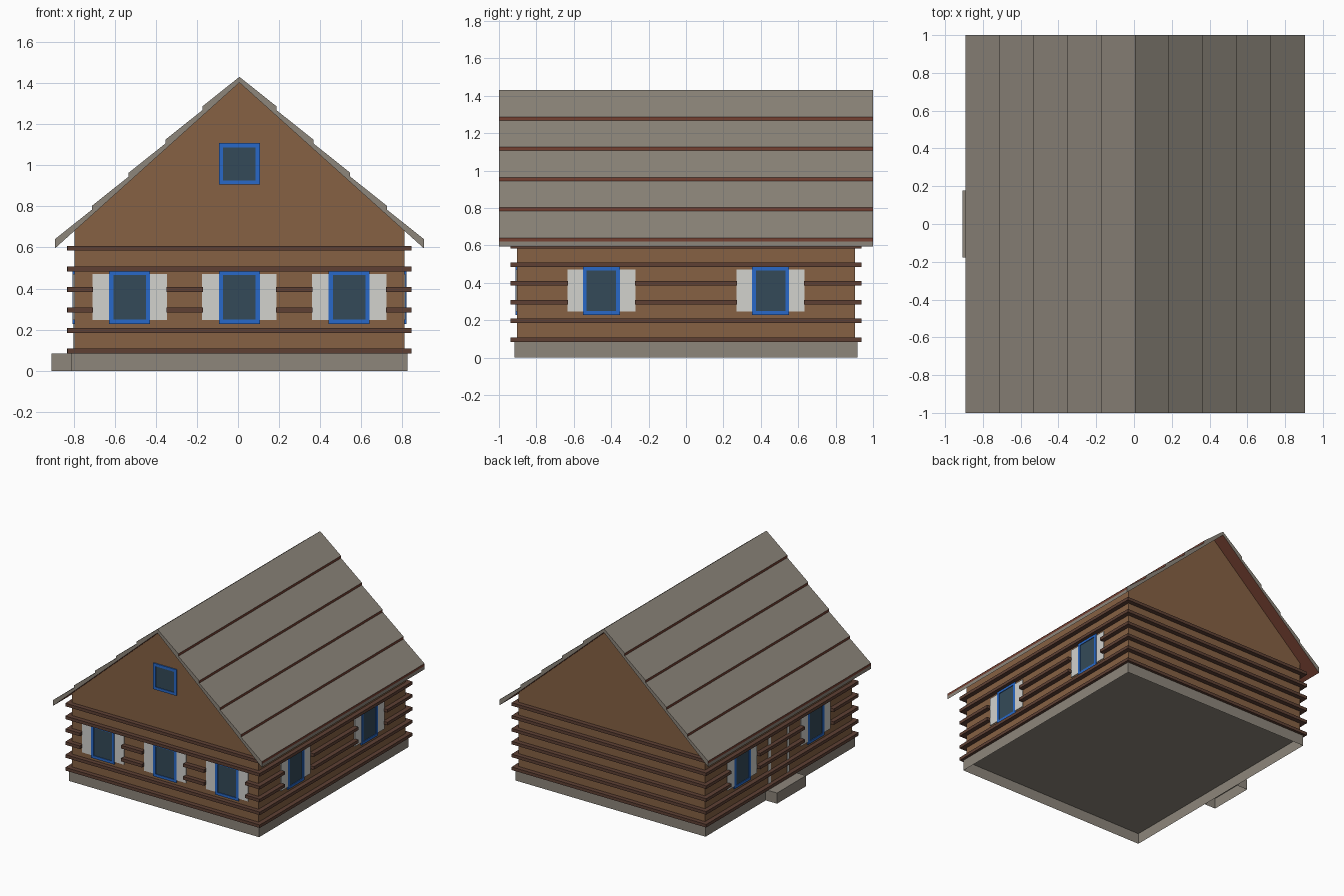
import bpy, bmesh

if "Cube" in bpy.data.objects:
    bpy.data.objects.remove(bpy.data.objects["Cube"])

CX = 0.007            # centre line of the house
WX, WY = 0.803, 0.903  # wall half sizes


def srgb(r, g, b):
    f = lambda c: c / 12.92 if c <= 0.04045 else ((c + 0.055) / 1.055) ** 2.4
    return tuple(f(v / 255) for v in (r, g, b)) + (1.0,)


def material(name, *rgb):
    m = bpy.data.materials.new(name)
    m.diffuse_color = srgb(*rgb)
    m.use_nodes = True
    m.node_tree.nodes["Principled BSDF"].inputs["Base Color"].default_value = m.diffuse_color
    return m


WALL = material("wall_brown", 134, 97, 67)
LOG = material("log_dark_brown", 94, 64, 52)
GREY = material("roof_and_stone_grey", 141, 134, 123)
RED = material("roof_red_brown", 118, 65, 50)
WHITE = material("shutter_white", 210, 210, 206)
BLUE = material("frame_blue", 40, 105, 200)
GLASS = material("glass_dark_blue", 52, 74, 88)


def finish(bm, name, *mats):
    me = bpy.data.meshes.new(name)
    bm.to_mesh(me)
    bm.free()
    ob = bpy.data.objects.new(name, me)
    for m in mats:
        me.materials.append(m)
    bpy.context.collection.objects.link(ob)
    return ob


def box(name, x, y, z, mat, open_bottom=False):
    """Box between the (low, high) pairs x, y and z."""
    bm = bmesh.new()
    bmesh.ops.create_cube(bm, size=1)
    for v in bm.verts:
        v.co = [p[0] if c < 0 else p[1]
                for c, p in zip(v.co, (sorted(x), sorted(y), sorted(z)))]
    bm.normal_update()
    if open_bottom:
        low = [f for f in bm.faces if f.normal.z < -0.5]
        bmesh.ops.delete(bm, geom=low, context='FACES_ONLY')
    return finish(bm, name, mat)


def prism(name, profile, half_y, *mats, rule=None):
    """Extrude an x-z outline along y; rule picks the material of each face."""
    bm = bmesh.new()
    face = bm.faces.new([bm.verts.new((CX + x, -half_y, z)) for x, z in profile])
    ext = bmesh.ops.extrude_face_region(bm, geom=[face])
    for v in ext["geom"]:
        if isinstance(v, bmesh.types.BMVert):
            v.co.y = half_y
    bmesh.ops.recalc_face_normals(bm, faces=bm.faces)
    bm.normal_update()
    if rule:
        for f in bm.faces:
            f.material_index = rule(f)
    return finish(bm, name, *mats)


def on_wall(name, side, u, z, d, mat):
    """Box on a wall: u runs along the wall, d is the distance outwards."""
    if side in ("front", "back"):
        s = -1 if side == "front" else 1
        return box(name, (CX + u[0], CX + u[1]), [s * (WY + k) for k in d], z, mat)
    s = 1 if side == "right" else -1
    return box(name, [CX + s * (WX + k) for k in d], u, z, mat)


# Foundation and doorstep, both hollow underneath
box("foundation", (CX - 0.818, CX + 0.818), (-0.918, 0.918), (0, 0.083), GREY, True)
box("doorstep", (-0.908, CX - 0.818), (-0.178, 0.178), (0, 0.083), GREY, True)

# Walls with gables
prism("walls", [(-WX, 0.085), (WX, 0.085), (WX, 0.685), (0, 1.405), (-WX, 0.685)],
      WY, WALL)

# Roof: overlapping boards, stepped on the outside and flat underneath
top, run, rise, slope = 1.43, 0.1796, 0.1617, 0.143
right = [(0, top)]
for i in range(5):
    z = top - rise * i
    right += [(run * (i + 1), z - slope), (run * (i + 1), z - rise)]
right.append((run * 5, 0.595))
left = [(-x, z) for x, z in reversed(right[1:])]
outline = right + [(0, 1.402)] + left


def roof_rule(f):
    if f.normal.z < -0.1:
        return 1                      # underside
    upright = abs(f.normal.x) > 0.99
    eave = f.calc_center_median().z < 0.615
    return 1 if upright and not eave else 0


prism("roof", outline, 1.0, GREY, RED, rule=roof_rule)

# Windows: blue frame, dark pane, white shutters
FRONT_U, SIDE_U = (-0.534, 0, 0.534), (-0.452, 0.452)


def window(side, u, z0, z1, shutters=True):
    w, b = 0.1, 0.021
    on_wall("window_pane", side, (u - w + b, u + w - b), (z0 + b, z1 - b),
            (-0.005, 0.004), GLASS)
    for s in (-1, 1):
        on_wall("window_frame_side", side, (u + s * w, u + s * (w - b)), (z0, z1),
                (-0.005, 0.009), BLUE)
        if shutters:
            on_wall("shutter", side, (u + s * w, u + s * 0.181),
                    (0.247, 0.47), (-0.005, 0.006), WHITE)
    for z in ((z0, z0 + b), (z1 - b, z1)):
        on_wall("window_frame_bar", side, (u - w + b, u + w - b), z,
                (-0.005, 0.009), BLUE)


for u in FRONT_U:
    window("front", u, 0.228, 0.487)
for side in ("left", "right"):
    for u in SIDE_U:
        window(side, u, 0.228, 0.487)
window("front", 0, 0.905, 1.108, shutters=False)

# Door with white posts behind the logs
on_wall("door", "left", (-0.1, 0.1), (0.085, 0.47), (-0.005, 0.004), WALL)
for s in (-1, 1):
    on_wall("door_post", "left", (s * 0.1, s * 0.13), (0.085, 0.48),
            (-0.005, 0.006), WHITE)

# Log courses, interrupted at the windows
WALLS = {"front": (0.837, FRONT_U), "back": (0.837, ()),
         "left": (WY - 0.01, SIDE_U), "right": (WY - 0.01, SIDE_U)}
for k in range(1, 7):
    z = 0.1 * k - 0.004
    for side, (half, windows) in WALLS.items():
        cuts = [-half]
        if 0.25 < z < 0.45:
            for u in windows:
                cuts += [u - 0.178, u + 0.178]
        cuts.append(half)
        for a, b in zip(cuts[::2], cuts[1::2]):
            on_wall("log", side, (a, b), (z - 0.012, z + 0.012),
                    (-0.01, 0.035), LOG)
